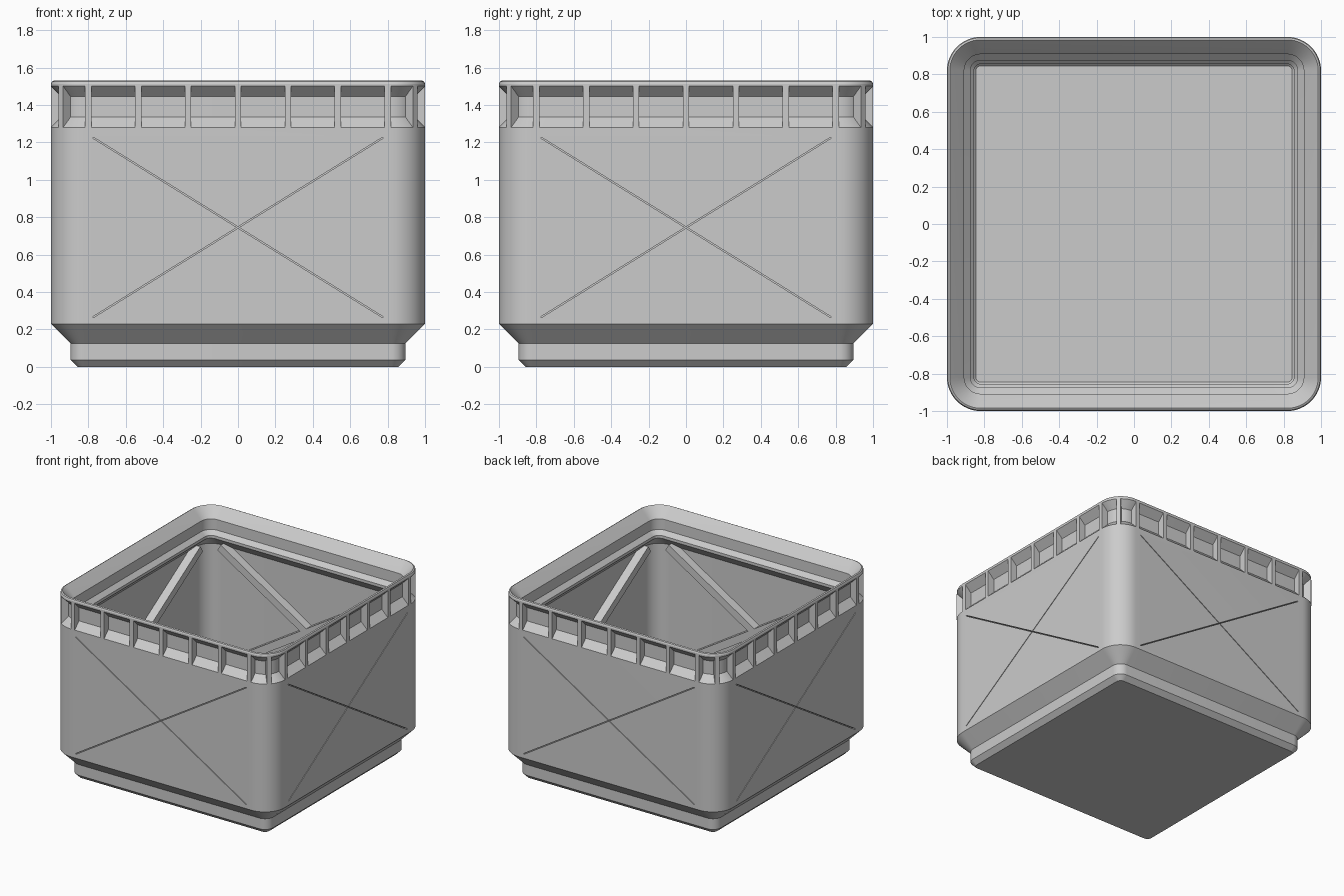
import bpy, bmesh, math
from mathutils import Matrix, Vector

if "Cube" in bpy.data.objects:
    bpy.data.objects.remove(bpy.data.objects["Cube"])

grey = bpy.data.materials.new("plain grey")
grey.diffuse_color = (0.6, 0.6, 0.6, 1)
grey.use_nodes = True
grey.node_tree.nodes["Principled BSDF"].inputs["Base Color"].default_value = grey.diffuse_color

CENTRE = 0.82      # corner arc centres sit at (+-CENTRE, +-CENTRE)
SEG = 12           # segments per rounded corner
MID_Z = 0.745      # height where the diagonals cross
HALF_X, HALF_Z = 0.775, 0.48


def make_object(name, bm):
    bmesh.ops.recalc_face_normals(bm, faces=bm.faces)
    mesh = bpy.data.meshes.new(name)
    bm.to_mesh(mesh)
    bm.free()
    ob = bpy.data.objects.new(name, mesh)
    bpy.context.collection.objects.link(ob)
    mesh.materials.append(grey)
    return ob


def rounded_ring(bm, half, z):
    r = half - CENTRE
    verts = []
    for q in range(4):
        mid = math.pi / 4 + q * math.pi / 2
        cx = math.copysign(CENTRE, math.cos(mid))
        cy = math.copysign(CENTRE, math.sin(mid))
        for i in range(SEG + 1):
            a = q * math.pi / 2 + i / SEG * math.pi / 2
            verts.append(bm.verts.new((cx + r * math.cos(a), cy + r * math.sin(a), z)))
    return verts


def add_prism(bm, points, width, matrix):
    """Extrude an (x, z) outline along y and place it."""
    ends = [[bm.verts.new(matrix @ Vector((x, y, z))) for x, z in points]
            for y in (-width / 2, width / 2)]
    bm.faces.new(ends[0])
    bm.faces.new(ends[1])
    n = len(points)
    for i in range(n):
        j = (i + 1) % n
        bm.faces.new((ends[0][i], ends[0][j], ends[1][j], ends[1][i]))


def diagonal_bars(name, near, far, width, half_len):
    """Crossed bars on all four walls, from radius near to radius far."""
    bm = bmesh.new()
    tilt = math.atan2(HALF_Z, HALF_X)
    for q in range(4):
        for s in (1, -1):
            m = (Matrix.Rotation(q * math.pi / 2, 4, 'Z')
                 @ Matrix.Translation(((near + far) / 2, 0, MID_Z))
                 @ Matrix.Rotation(s * tilt, 4, 'X')
                 @ Matrix.Diagonal((far - near, 2 * half_len, width, 1)))
            bmesh.ops.create_cube(bm, size=1, matrix=m)
    return make_object(name, bm)


# Shell profile: (half width, height), outside bottom to inside floor
profile = [
    (0.858, 0), (0.895, 0.037), (0.895, 0.125), (1.0, 0.23),      # stepped foot
    (1.0, 1.28), (0.945, 1.335), (0.945, 1.445), (1.0, 1.5),      # wall, recess
    (1.0, 1.513), (0.995, 1.525), (0.985, 1.53), (0.977, 1.522),  # rounded rim
    (0.908, 1.448), (0.908, 1.361), (0.875, 1.328), (0.875, 1.305),  # inner lip
    (0.955, 1.225), (0.955, 0.242), (0.855, 0.142),               # inner wall
    (0.855, 0.055), (0.845, 0.045),                               # inner foot
]
bm = bmesh.new()
rings = [rounded_ring(bm, h, z) for h, z in profile]
for a, b in zip(rings, rings[1:]):
    for i in range(len(a)):
        j = (i + 1) % len(a)
        bm.faces.new((a[i], a[j], b[j], b[i]))
bm.faces.new(rings[0])
bm.faces.new(rings[-1])
shell = make_object("bin_shell", bm)

# Hairline diagonal grooves in the outer walls
length = math.hypot(HALF_X, HALF_Z)
for s in (1, -1):
    bm = bmesh.new()
    tilt = s * math.atan2(HALF_Z, HALF_X)
    for q in range(4):
        m = (Matrix.Rotation(q * math.pi / 2, 4, 'Z')
             @ Matrix.Translation((0.995, 0, MID_Z))
             @ Matrix.Rotation(tilt, 4, 'X')
             @ Matrix.Diagonal((0.06, 2 * length, 0.006, 1)))
        bmesh.ops.create_cube(bm, size=1, matrix=m)
    cutter = make_object("groove_cutter", bm)
    cutter.hide_render = True
    mod = shell.modifiers.new("grooves", 'BOOLEAN')
    mod.operation = 'DIFFERENCE'
    mod.solver = 'EXACT'
    mod.object = cutter
    bpy.context.view_layer.objects.active = shell
    bpy.ops.object.modifier_apply(modifier=mod.name)
    bpy.data.objects.remove(cutter)

# Crossed braces standing on the inner walls
diagonal_bars("wall_braces", 0.885, 0.96, 0.06, length + 0.02)

# Upright ribs dividing the recess under the rim, plus one on each corner
outline = [(1.0, 1.28), (1.0, 1.5), (0.94, 1.455), (0.94, 1.325)]
bm = bmesh.new()
for q in range(4):
    turn = Matrix.Rotation(q * math.pi / 2, 4, 'Z')
    for k in range(-3, 4):
        add_prism(bm, outline, 0.034, turn @ Matrix.Translation((0, k * 0.267, 0)))
    # corner rib lies on the diagonal, measured from the arc centre
    corner = (turn @ Matrix.Translation((CENTRE, CENTRE, 0))
              @ Matrix.Rotation(math.pi / 4, 4, 'Z')
              @ Matrix.Translation((-CENTRE, 0, 0)))
    add_prism(bm, outline, 0.034, corner)
make_object("rim_ribs", bm)

# Smooth the rounded corners while keeping the profile edges crisp
bpy.ops.object.select_all(action='DESELECT')
shell.select_set(True)
bpy.context.view_layer.objects.active = shell
bpy.ops.object.shade_smooth_by_angle(angle=math.radians(20))
